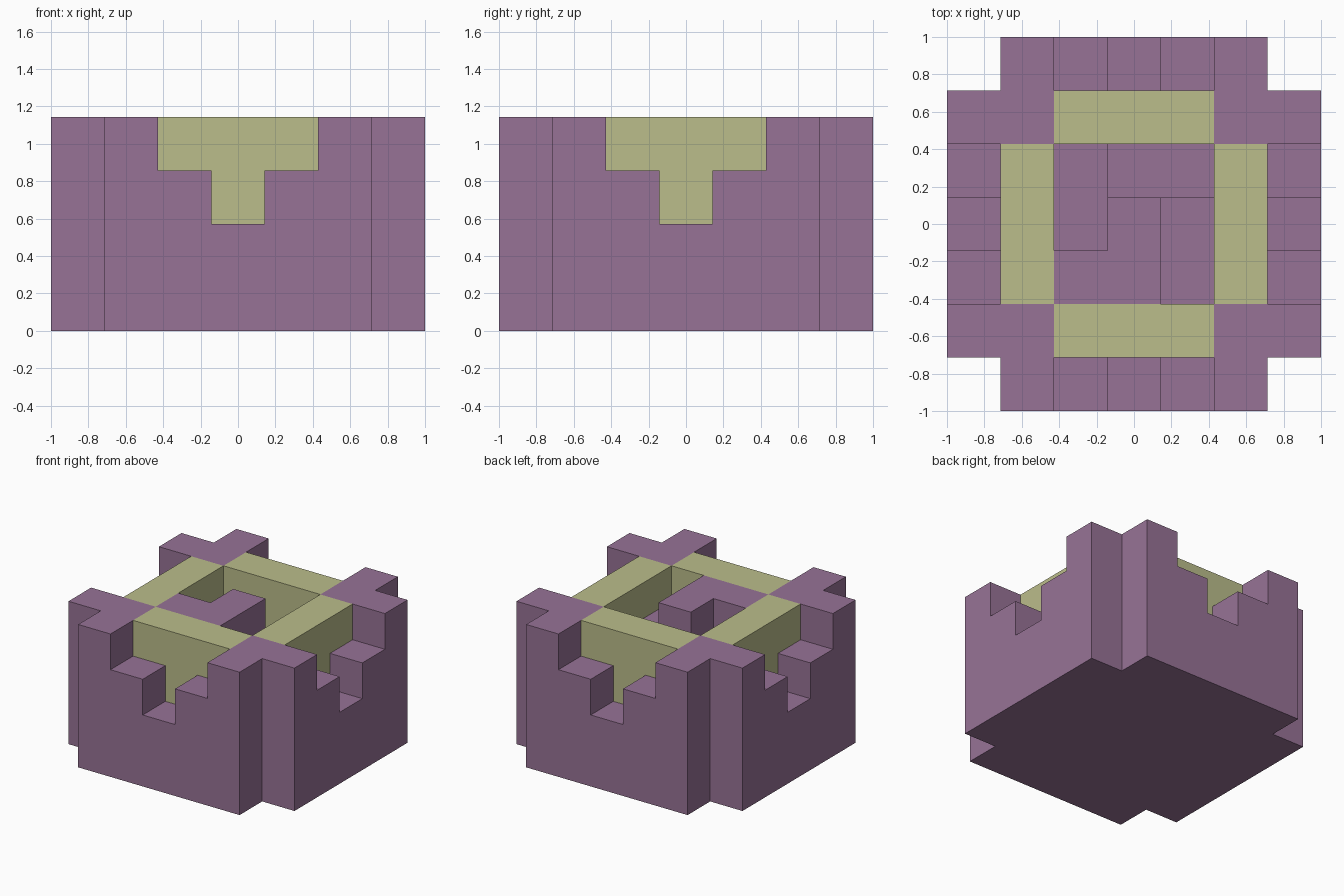
import bpy
import bmesh
import math

U = 2 / 7  # edge length of one block

if "Cube" in bpy.data.objects:
    bpy.data.objects.remove(bpy.data.objects["Cube"], do_unlink=True)


def make_material(name, color):
    mat = bpy.data.materials.new(name)
    mat.use_nodes = True
    mat.diffuse_color = color
    mat.node_tree.nodes["Principled BSDF"].inputs["Base Color"].default_value = color
    return mat


purple = make_material("dusty purple", (0.31, 0.171, 0.305, 1))
olive = make_material("pale olive", (0.497, 0.509, 0.258, 1))

# Spiral steps in the courtyard: height in blocks -> block positions
STEPS = {4: [(-1, -1), (0, -1), (0, 0)], 3: [(1, -1), (1, 0)],
         2: [(1, 1), (0, 1)], 1: [(-1, 1), (-1, 0)]}
heights, owner = {}, {}
for h, cells in STEPS.items():
    for c in cells:
        heights[c], owner[c] = h, "spiral_steps"

# Outer walls with stepped notches, corner posts and the inner ring
for i in range(-3, 4):
    for j in range(-3, 4):
        near, far = sorted((abs(i), abs(j)))
        if far == 3 and near < 3:
            heights[i, j], owner[i, j] = 2 + near, "outer_walls"
        elif far == 2:
            heights[i, j] = 4
            owner[i, j] = "outer_walls" if near == 2 else "inner_ring"


def quad(bm, points):
    bm.faces.new([bm.verts.new([a * U for a in p]) for p in points])


def cap(bm, i, j, z, up):
    a, b, c, d = i - .5, i + .5, j - .5, j + .5
    pts = [(a, c, z), (b, c, z), (b, d, z), (a, d, z)]
    quad(bm, pts if up else pts[::-1])


def side(bm, i, j, dx, dy, z):
    # One block face looking along (dx, dy)
    x, y = i + dx / 2, j + dy / 2
    tx, ty = -dy / 2, dx / 2
    quad(bm, [(x - tx, y - ty, z), (x + tx, y + ty, z),
              (x + tx, y + ty, z + 1), (x - tx, y - ty, z + 1)])


def finish(bm, name, mat):
    # Weld the blocks and merge their flat areas
    bmesh.ops.remove_doubles(bm, verts=bm.verts, dist=0.001)
    bmesh.ops.dissolve_limit(bm, angle_limit=math.radians(1),
                             verts=bm.verts, edges=bm.edges)
    mesh = bpy.data.meshes.new(name)
    bm.to_mesh(mesh)
    bm.free()
    mesh.materials.append(mat)
    bpy.context.collection.objects.link(bpy.data.objects.new(name, mesh))


# Exposed tops and sides of each part
for name, mat in (("outer_walls", purple), ("inner_ring", olive),
                  ("spiral_steps", purple)):
    bm = bmesh.new()
    for (i, j), h in heights.items():
        if owner[i, j] != name:
            continue
        cap(bm, i, j, h, True)
        for dx, dy in ((1, 0), (-1, 0), (0, 1), (0, -1)):
            for z in range(heights.get((i + dx, j + dy), 0), h):
                side(bm, i, j, dx, dy, z)
    finish(bm, name, mat)

# Flat underside
bm = bmesh.new()
for i, j in heights:
    cap(bm, i, j, 0, False)
finish(bm, "underside", purple)
